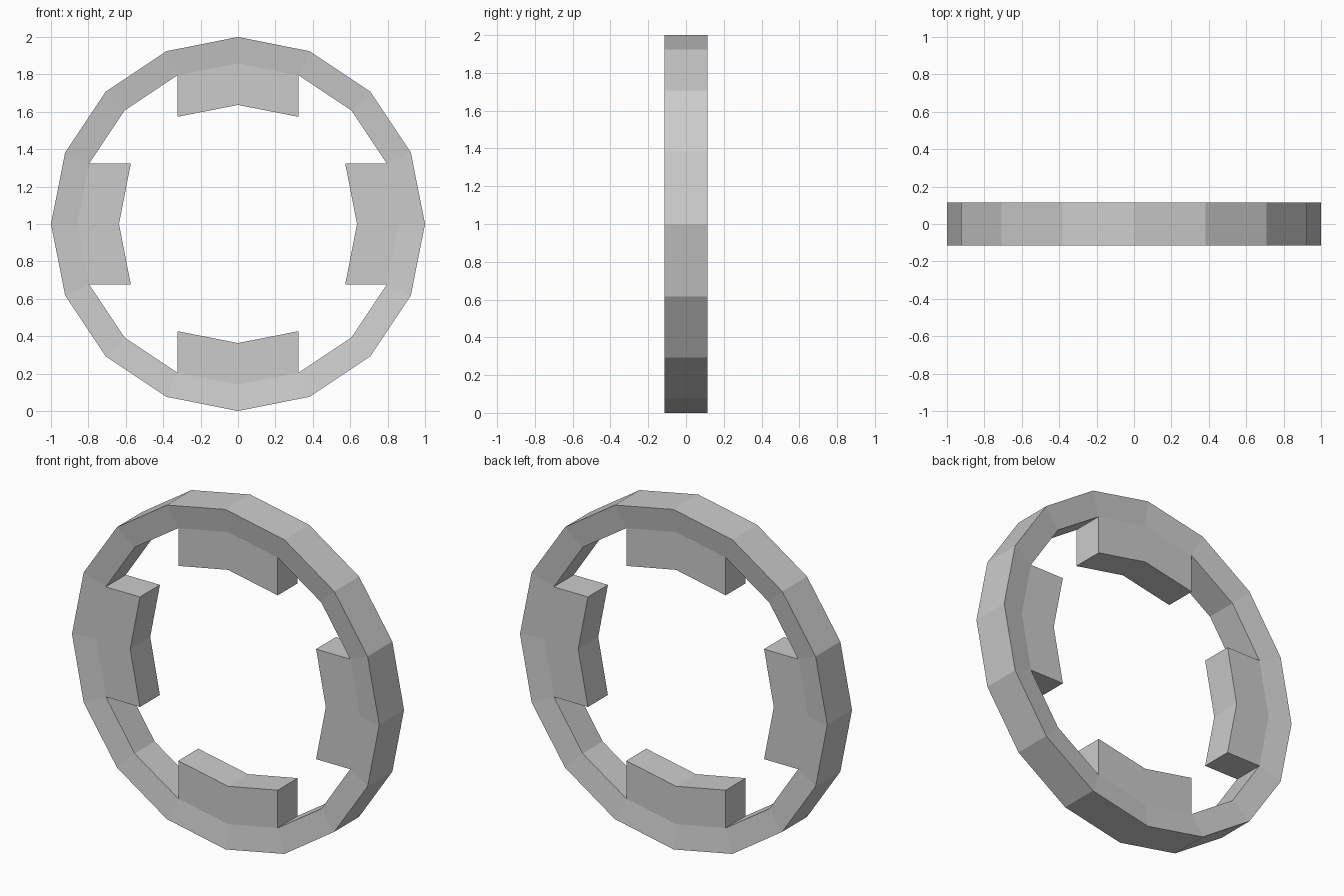
import bpy, bmesh
from math import sin, cos, radians
from mathutils import Vector

if "Cube" in bpy.data.objects:
    bpy.data.objects.remove(bpy.data.objects["Cube"])

SIDES = 16
OUT_R, OUT_Y = 1.0, 0.115      # outer rim radius and half depth
IN_R, IN_Y = 0.8585, 0.093     # inner rim is slightly thinner
TOOTH = 0.222                  # tooth length towards the centre


def inner_angle(i):
    # Tooth corners are pulled a touch towards the nearest axis
    nudge = {1: -0.35, 3: 0.35}.get(i % 4, 0)
    return radians(i * 360 / SIDES + nudge)


bm = bmesh.new()


def point(r, a, y):
    return bm.verts.new((r * cos(a), y, 1 + r * sin(a)))


# Ring: four-point section swept round 16 sides
sections = []
for i in range(SIDES):
    a, b = radians(i * 360 / SIDES), inner_angle(i)
    sections.append((point(OUT_R, a, -OUT_Y), point(OUT_R, a, OUT_Y),
                     point(IN_R, b, IN_Y), point(IN_R, b, -IN_Y)))

inner_faces = []
for i in range(SIDES):
    s, t = sections[i], sections[(i + 1) % SIDES]
    for k in range(4):
        n = (k + 1) % 4
        f = bm.faces.new((s[k], s[n], t[n], t[k]))
        if k == 2:
            inner_faces.append(f)

# Teeth: extrude a pair of inner faces straight inwards on each axis
for q in range(4):
    a = radians(90 * q)
    pair = [inner_faces[(4 * q - 1) % SIDES], inner_faces[4 * q]]
    res = bmesh.ops.extrude_face_region(bm, geom=pair)
    moved = [g for g in res["geom"] if isinstance(g, bmesh.types.BMVert)]
    bmesh.ops.translate(bm, verts=moved,
                        vec=Vector((-cos(a), 0, -sin(a))) * TOOTH)
    bmesh.ops.delete(bm, geom=[f for f in pair if f.is_valid], context='FACES')

# Drop any edges left beneath the teeth, then orient outwards
loose = [e for e in bm.edges if not e.link_faces]
bmesh.ops.delete(bm, geom=loose, context='EDGES')
bmesh.ops.recalc_face_normals(bm, faces=bm.faces)

mesh = bpy.data.meshes.new("toothed_ring")
bm.to_mesh(mesh)
bm.free()
ring = bpy.data.objects.new("toothed_ring", mesh)
bpy.context.collection.objects.link(ring)
